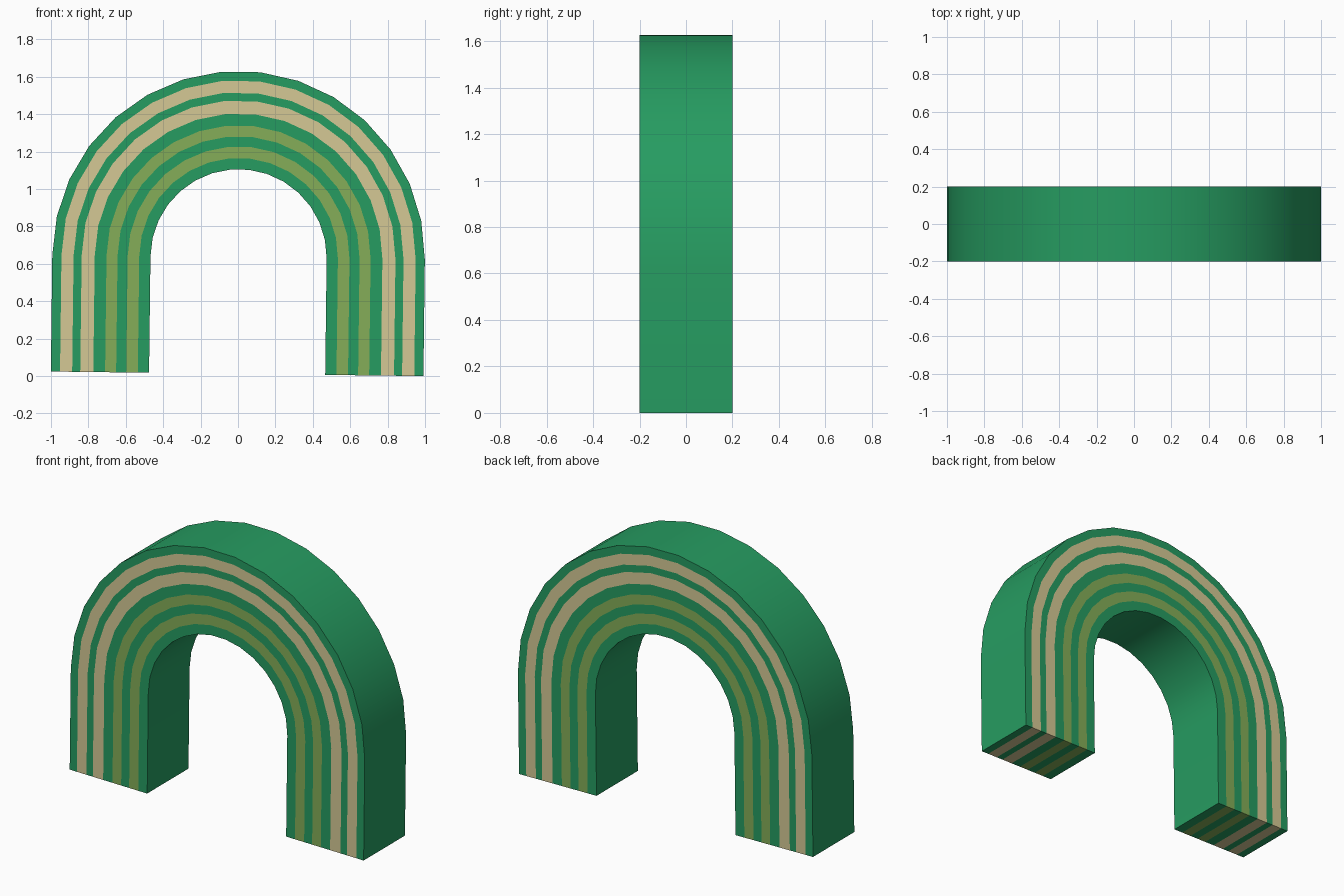
import bpy, bmesh, math

if "Cube" in bpy.data.objects:
    bpy.data.objects.remove(bpy.data.objects["Cube"])

DEPTH = 0.2                      # half thickness in y
CX, CZ = 0.003, 0.635            # centre of the round part
LEG, SEGMENTS = 0.623, 15
TILT = math.radians(0.7)         # the arch leans very slightly
RADII = [0.471, 0.531, 0.593, 0.647, 0.706, 0.769, 0.839, 0.882, 0.947, 0.996]
BANDS = [0, 1, 0, 1, 0, 2, 0, 2, 0]   # colour of each band, inside to outside


def material(name, rgb):
    m = bpy.data.materials.new(name)
    lin = [((c / 255 + 0.055) / 1.055) ** 2.4 for c in rgb]
    m.diffuse_color = (*lin, 1)
    m.use_nodes = True
    m.node_tree.nodes["Principled BSDF"].inputs["Base Color"].default_value = m.diffuse_color
    return m


def station(r):
    """Left foot, half circle, right foot at radius r, tilted."""
    pts = [(-r, -LEG)]
    for i in range(SEGMENTS + 1):
        a = math.pi * (1 - i / SEGMENTS)
        pts.append((r * math.cos(a), r * math.sin(a)))
    pts.append((r, -LEG))
    c, s = math.cos(TILT), math.sin(TILT)
    return [(CX + x * c + z * s, CZ - x * s + z * c) for x, z in pts]


bm = bmesh.new()
front, back = [], []
for r in RADII:
    pts = station(r)
    front.append([bm.verts.new((x, -DEPTH, z)) for x, z in pts])
    back.append([bm.verts.new((x, DEPTH, z)) for x, z in pts])


def face(verts, mat):
    f = bm.faces.new(verts)
    f.material_index = mat


n = len(front[0])
for b, mat in enumerate(BANDS):
    # striped front and back
    for side in (front, back):
        for i in range(n - 1):
            face((side[b][i], side[b][i + 1], side[b + 1][i + 1], side[b + 1][i]), mat)
    # striped undersides of the feet
    for i in (0, n - 1):
        face((front[b][i], front[b + 1][i], back[b + 1][i], back[b][i]), mat)
# plain inner and outer curved walls
for b in (0, -1):
    for i in range(n - 1):
        face((front[b][i], front[b][i + 1], back[b][i + 1], back[b][i]), 0)
bmesh.ops.recalc_face_normals(bm, faces=bm.faces)

mesh = bpy.data.meshes.new("striped_arch")
bm.to_mesh(mesh)
bm.free()
for name, rgb in (("green", (38, 156, 97)),
                  ("light_olive_green", (133, 174, 88)),
                  ("sand", (213, 201, 149))):
    mesh.materials.append(material(name, rgb))
arch = bpy.data.objects.new("striped_arch", mesh)
bpy.context.collection.objects.link(arch)

# smooth curved walls, crisp edges
bpy.context.view_layer.objects.active = arch
arch.select_set(True)
bpy.ops.object.shade_smooth_by_angle(angle=math.radians(30))
